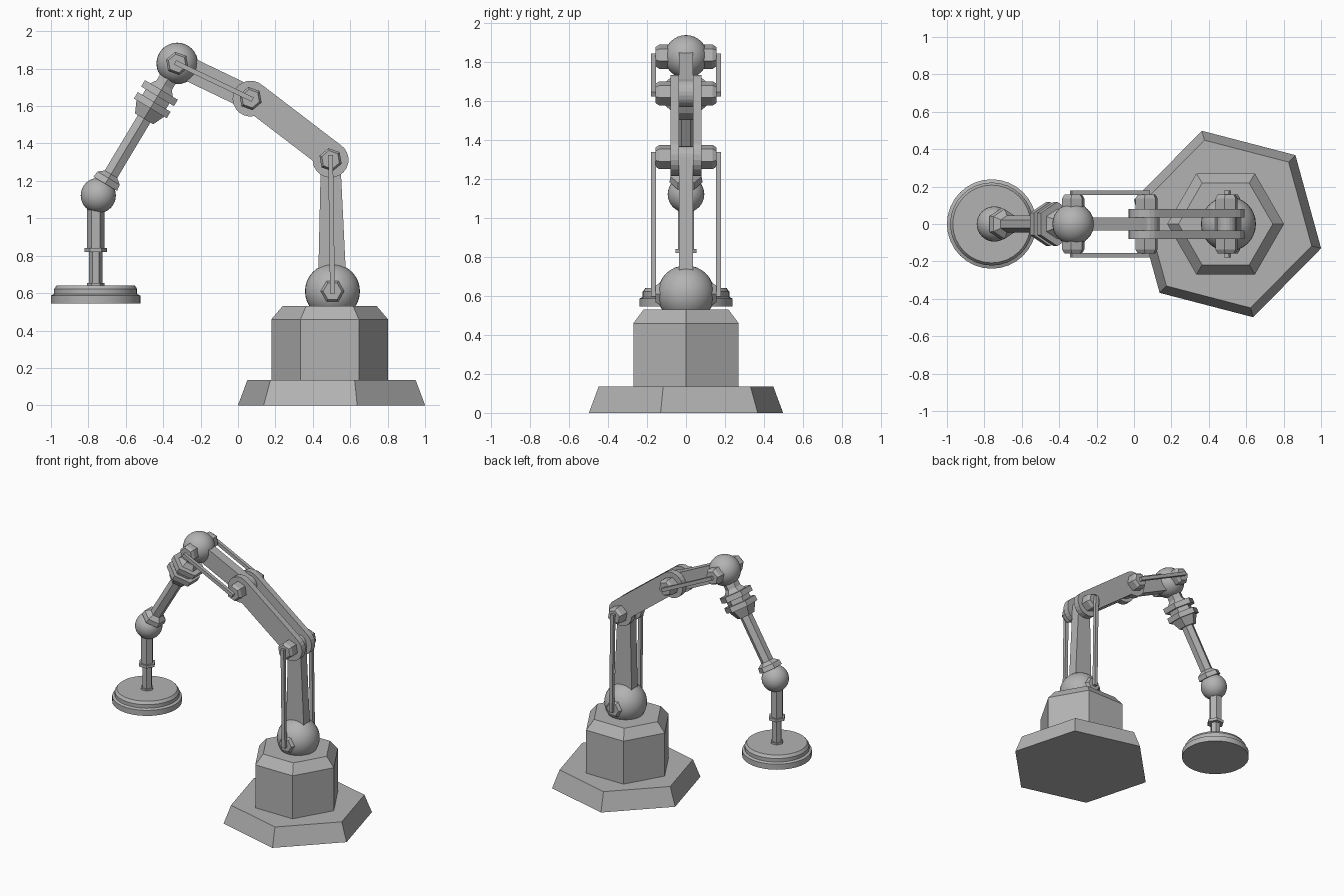
import bpy, bmesh, math
from mathutils import Vector, Matrix

if "Cube" in bpy.data.objects:
    bpy.data.objects.remove(bpy.data.objects["Cube"])

grey = bpy.data.materials.new("machine_grey")
grey.diffuse_color = (0.45, 0.45, 0.45, 1)
grey.use_nodes = True
grey.node_tree.nodes["Principled BSDF"].inputs["Base Color"].default_value = grey.diffuse_color


def finish(name, bm, smooth=False):
    bmesh.ops.recalc_face_normals(bm, faces=bm.faces[:])
    me = bpy.data.meshes.new(name)
    bm.to_mesh(me)
    bm.free()
    me.materials.append(grey)
    ob = bpy.data.objects.new(name, me)
    bpy.context.collection.objects.link(ob)
    if smooth:
        bpy.context.view_layer.objects.active = ob
        ob.select_set(True)
        bpy.ops.object.shade_smooth_by_angle(angle=math.radians(30))
        ob.select_set(False)
    return ob


def turned(name, origin, axis, rings, sides=6, spin=0, ref=(1, 0, 0), smooth=False):
    """Stack of (distance, radius) rings along an axis, capped at both ends."""
    w = Vector(axis).normalized()
    u = Vector(ref)
    u = (u - w * u.dot(w)).normalized()
    v = w.cross(u)
    bm = bmesh.new()
    loops = []
    for t, r in rings:
        loop = []
        for i in range(sides):
            a = math.radians(spin) + 2 * math.pi * i / sides
            loop.append(bm.verts.new(Vector(origin) + w * t + (u * math.cos(a) + v * math.sin(a)) * r))
        loops.append(loop)
    for a, b in zip(loops, loops[1:]):
        for i in range(sides):
            j = (i + 1) % sides
            bm.faces.new((a[i], a[j], b[j], b[i]))
    bm.faces.new(loops[0])
    bm.faces.new(loops[-1])
    return finish(name, bm, smooth)


def ball(name, centre, radius):
    bm = bmesh.new()
    bmesh.ops.create_uvsphere(bm, u_segments=32, v_segments=16, radius=radius,
                              matrix=Matrix.Translation(centre))
    finish(name, bm, True)


def plate(name, points, y0, y1):
    """Extrude an x-z outline between two y values."""
    bm = bmesh.new()
    face = bm.faces.new([bm.verts.new((x, y0, z)) for x, z in points])
    new = bmesh.ops.extrude_face_region(bm, geom=[face])["geom"]
    bmesh.ops.translate(bm, vec=(0, y1 - y0, 0),
                        verts=[g for g in new if isinstance(g, bmesh.types.BMVert)])
    finish(name, bm)


def link_outline(a, b, r, above, below, steps=14):
    """Bar from a to b with round ends of radius r and straight edges above / below the axis."""
    d = (Vector(b) - Vector(a)).normalized()
    n = Vector((-d.y, d.x))
    top, bottom = math.asin(min(1, above / r)), math.asin(min(1, below / r))
    pts = []
    for c, lo, hi in ((b, bottom - math.pi, math.pi - top), (a, top, 2 * math.pi - bottom)):
        for i in range(steps + 1):
            t = lo + (hi - lo) * i / steps
            pts.append(Vector(c) + (d * math.cos(t) + n * math.sin(t)) * r)
    return pts


def bar_outline(a, b, h):
    d = (Vector(b) - Vector(a)).normalized()
    n = Vector((-d.y, d.x)) * h
    a, b = Vector(a) - d * h, Vector(b) + d * h
    return [a + n, a - n, b - n, b + n]


# Joint centres in x-z
SHOULDER, ELBOW = (0.505, 0.61), (0.495, 1.313)
MIDDLE, HEAD, WRIST = (0.067, 1.64), (-0.325, 1.828), (-0.747, 1.122)

# Base and column
turned("base", (0.5, 0, 0), (0, 0, 1), [(0, 0.517), (0.135, 0.465)], spin=-14.6)
turned("column", (0.49, 0, 0), (0, 0, 1), [(0.13, 0.312), (0.46, 0.312), (0.53, 0.252)])

# Ball joints
ball("shoulder_ball", (SHOULDER[0], 0, SHOULDER[1]), 0.147)
ball("head_ball", (HEAD[0], 0, HEAD[1]), 0.111)
ball("wrist_ball", (WRIST[0], 0, WRIST[1]), 0.094)

# Lower arm: tapered bar with a rounded top
arm = [(0.428, 0.64), (0.58, 0.64)]
for i in range(11):
    a = math.pi * i / 10
    arm.append((ELBOW[0] + 0.052 * math.cos(a), ELBOW[1] + 0.056 * math.sin(a)))
plate("lower_arm", arm, -0.036, 0.036)

# Upper arm: twin side plates, then a single link to the head
for side, s in (("front", -1), ("back", 1)):
    plate("upper_arm_plate_" + side, link_outline(MIDDLE, ELBOW, 0.096, 0.0955, 0.062),
          s * 0.035, s * 0.08)
plate("head_link", link_outline(HEAD, MIDDLE, 0.07, 0.064, 0.064), -0.0355, 0.0355)

# Hex nuts and side rods on both sides
for side, s in (("front", -1), ("back", 1)):
    for label, c, y, spin in (("shoulder", SHOULDER, 0.1, 0), ("elbow", ELBOW, 0.075, 20),
                              ("middle", MIDDLE, 0.075, 20), ("head", HEAD, 0.06, 20)):
        turned(label + "_nut_" + side, (c[0], 0, c[1]), (0, s, 0),
               [(y, 0.063), (0.137, 0.063), (0.157, 0.05)], spin=spin * s)
    plate("lower_rod_" + side, bar_outline(SHOULDER, (0.495, 1.325), 0.013), s * 0.155, s * 0.18)
    plate("upper_rod_" + side, bar_outline(HEAD, MIDDLE, 0.013), s * 0.155, s * 0.18)

# Forearm: neck, twin flanges, cone, shaft and wrist collar
head3 = Vector((HEAD[0], 0, HEAD[1]))
down = Vector((WRIST[0], 0, WRIST[1])) - head3
turned("forearm", head3, down,
       [(0.06, 0.056), (0.135, 0.056), (0.165, 0.08), (0.165, 0.118), (0.205, 0.118),
        (0.205, 0.085), (0.24, 0.085), (0.24, 0.118), (0.28, 0.118), (0.28, 0.1),
        (0.345, 0.065), (0.345, 0.045), (0.69, 0.045), (0.715, 0.08), (0.75, 0.085),
        (0.75, 0.06)], ref=(0, 1, 0))

# Tool stem and round pad
tool = (-0.761, 0, 0)
turned("tool_stem", tool, (0, 0, 1),
       [(0.6, 0.046), (0.655, 0.046), (0.655, 0.036), (0.82, 0.036), (0.82, 0.061),
        (0.842, 0.061), (0.842, 0.046), (1.1, 0.046)])
turned("tool_pad", tool, (0, 0, 1),
       [(0.545, 0.239), (0.587, 0.239), (0.595, 0.222), (0.622, 0.222), (0.642, 0.208)],
       sides=32, smooth=True)
